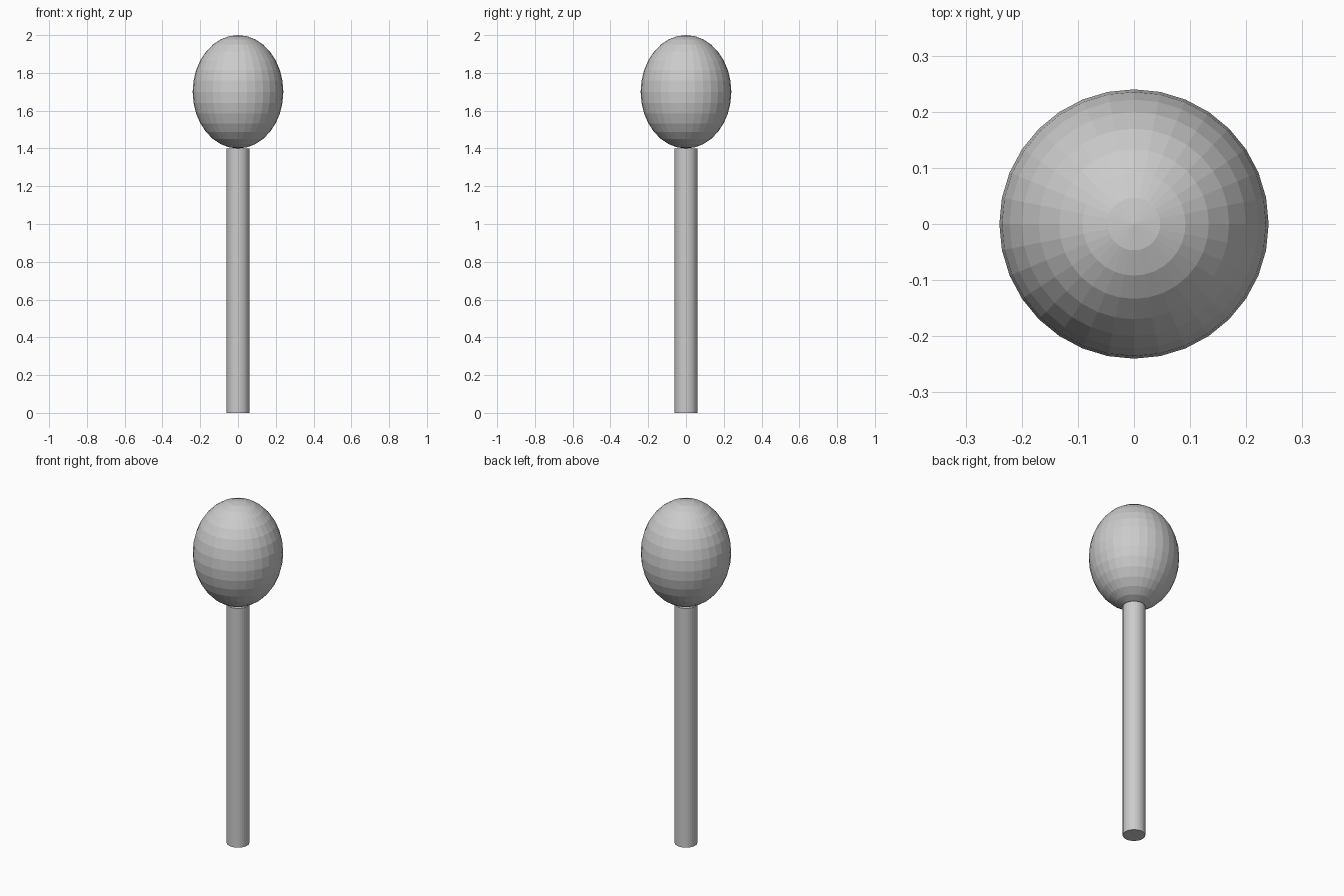
import bpy

if "Cube" in bpy.data.objects:
    bpy.data.objects.remove(bpy.data.objects["Cube"])

# Handle: plain round stick
bpy.ops.mesh.primitive_cylinder_add(vertices=32, radius=0.06, depth=1.4, location=(0, 0, 0.7))
bpy.context.object.name = "handle"

# Head: faceted egg-shaped ball sitting on the stick
bpy.ops.mesh.primitive_uv_sphere_add(segments=32, ring_count=16, radius=1, location=(0, 0, 1.7))
head = bpy.context.object
head.name = "head"
head.scale = (0.24, 0.24, 0.3)
bpy.ops.object.transform_apply(location=False, rotation=False, scale=True)
